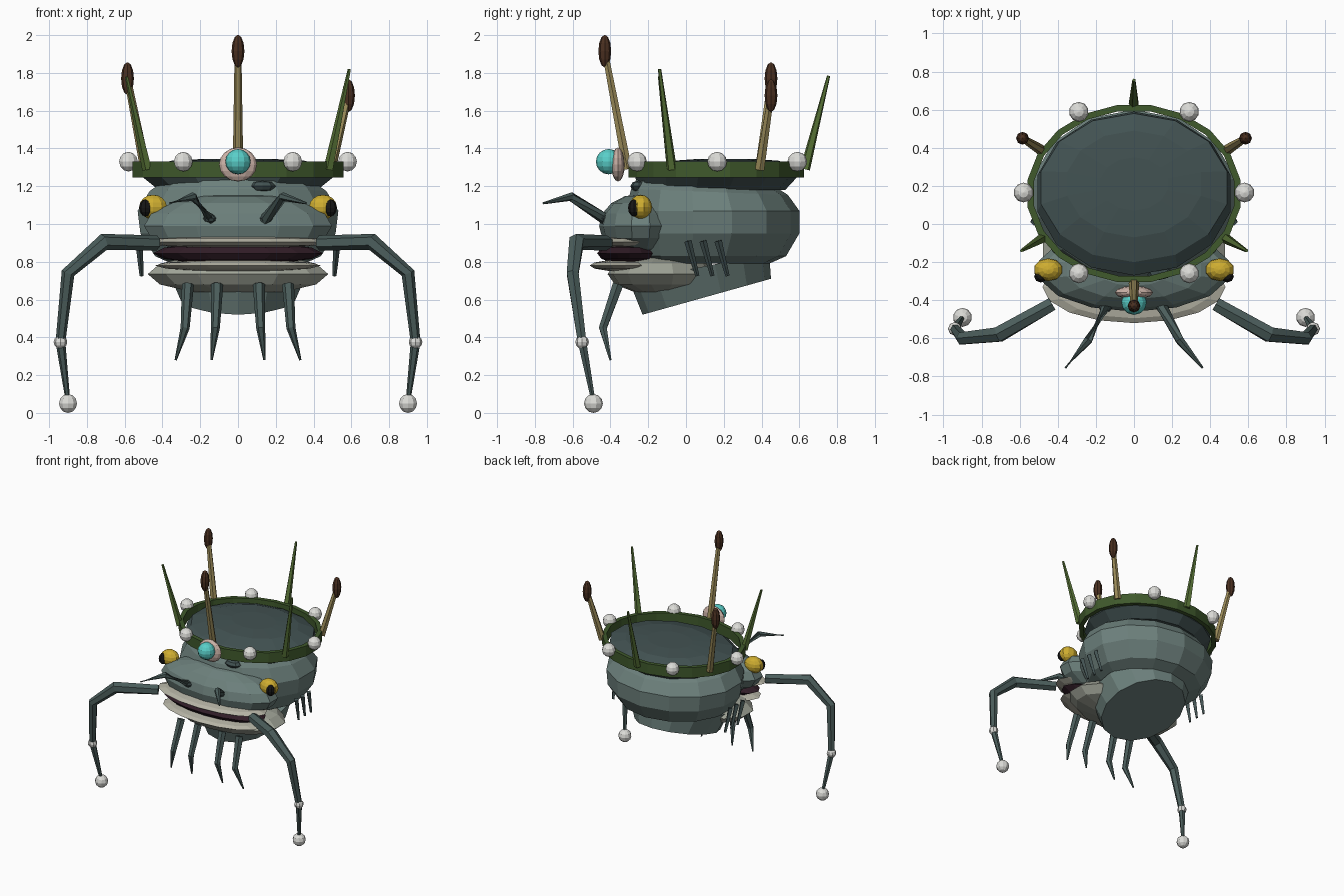
import bpy, bmesh, math
from mathutils import Vector as V

if "Cube" in bpy.data.objects:
    bpy.data.objects.remove(bpy.data.objects["Cube"])

def mat(name, r, g, b):
    m = bpy.data.materials.new(name)
    m.diffuse_color = (r, g, b, 1)
    m.use_nodes = True
    m.node_tree.nodes["Principled BSDF"].inputs["Base Color"].default_value = m.diffuse_color
    return m

SKIN = mat("skin", .15, .215, .20)
DARK = mat("dark_skin", .055, .085, .085)
FEELER = mat("feeler_skin", .07, .11, .105)
CREAM = mat("cream", .47, .46, .38)
JAW = mat("jaw_cream", .36, .38, .32)
MOUTH = mat("mouth", .03, .012, .02)
GREEN = mat("crown_green", .05, .10, .025)
LEAF = mat("leaf", .09, .16, .035)
STRAW = mat("straw", .33, .26, .10)
BROWN = mat("cattail_brown", .07, .03, .015)
PEARL = mat("pearl", .72, .72, .69)
PINK = mat("shell_pink", .62, .46, .40)
TEAL = mat("jewel_teal", .10, .62, .58)
GOLD = mat("eye_gold", .62, .42, .03)
BLACK = mat("pupil", .008, .008, .008)

def finish(name, bm, m):
    bmesh.ops.recalc_face_normals(bm, faces=bm.faces)
    me = bpy.data.meshes.new(name)
    bm.to_mesh(me)
    bm.free()
    me.materials.append(m)
    ob = bpy.data.objects.new(name, me)
    bpy.context.collection.objects.link(ob)
    return ob

def skin(name, rings, m, wrap=False):
    """Bridge rings of points; cap the ends, or join last to first."""
    bm = bmesh.new()
    vs = [[bm.verts.new(p) for p in r] for r in rings]
    n = len(vs[0])
    pairs = list(zip(vs, vs[1:])) + ([(vs[-1], vs[0])] if wrap else [])
    for a, b in pairs:
        for i in range(n):
            j = (i + 1) % n
            bm.faces.new((a[i], a[j], b[j], b[i]))
    if not wrap:
        bm.faces.new(vs[0])
        bm.faces.new(vs[-1])
    return finish(name, bm, m)

def oval(cy, z, rx, ry, n, slope=0):
    """Oval ring; slope tilts it along y."""
    out = []
    for i in range(n):
        a = 2 * math.pi * (i + .5) / n
        y = ry * math.sin(a)
        out.append(V((rx * math.cos(a), cy + y, z + slope * y)))
    return out

def tube(name, pts, radii, m, n=6):
    pts = [V(p) for p in pts]
    rings = []
    for k, p in enumerate(pts):
        t = (pts[min(k + 1, len(pts) - 1)] - pts[max(k - 1, 0)]).normalized()
        ref = V((0, 1, 0)) if abs(t.y) < .8 else V((1, 0, 0))
        u = t.cross(ref).normalized()
        w = t.cross(u)
        rings.append([p + radii[k] * (u * math.cos(2 * math.pi * i / n) + w * math.sin(2 * math.pi * i / n))
                      for i in range(n)])
    return skin(name, rings, m)

def ball(name, loc, r, m, seg=10, rows=6):
    bm = bmesh.new()
    bmesh.ops.create_uvsphere(bm, u_segments=seg, v_segments=rows, radius=1)
    s = V(r) if isinstance(r, tuple) else V((r, r, r))
    for v in bm.verts:
        v.co = v.co * s + V(loc)
    return finish(name, bm, m)

# Head, throat and snout
skin("head", [oval(.10, .79, .36, .34, 14), oval(.12, .83, .45, .41, 14), oval(.14, .95, .53, .46, 14),
              oval(.14, 1.07, .545, .46, 14), oval(.125, 1.17, .48, .415, 14, -.04),
              oval(.12, 1.21, .42, .38, 14, -.08)], SKIN)
skin("throat", [oval(.11, .615, .31, .34, 14, .28), oval(.07, .77, .38, .37, 14, .2)], SKIN)
ball("snout", (0, -.24, .99), (.51, .22, .17), SKIN, 14, 8)
ball("forehead_spot", (.13, -.25, 1.2), (.07, .045, .03), DARK, 8, 4)

# Mouth and jaw
ball("upper_lip", (0, -.33, .905), (.48, .19, .035), CREAM, 16, 6)
ball("mouth_inside", (0, -.3, .845), (.45, .17, .06), MOUTH, 16, 6)
ball("lower_lip", (0, -.32, .78), (.44, .19, .032), CREAM, 16, 6)
ball("lower_jaw", (0, -.13, .735), (.49, .285, .11), JAW, 14, 6)

# Mirrored face parts
for s, side in ((-1, "left"), (1, "right")):
    ball(side + "_eye", (s * .45, -.24, 1.09), (.077, .06, .065), GOLD, 10, 8)
    ball(side + "_pupil", (s * .49, -.275, 1.085), (.034, .032, .045), BLACK, 8, 6)
    ball(side + "_nostril", (s * .15, -.44, 1.03), (.035, .025, .022), DARK, 8, 4)
    tube(side + "_nose_feeler", [(s * .14, -.42, 1.02), (s * .24, -.61, 1.145), (s * .36, -.755, 1.11)],
         [.03, .024, .006], FEELER)
    tube(side + "_long_whisker", [(s * .43, -.42, .9), (s * .71, -.58, .905), (s * .9, -.6, .74),
                                  (s * .94, -.55, .375), (s * .9, -.49, .06)],
         [.04, .045, .036, .026, .012], FEELER)
    ball(side + "_whisker_bead", (s * .94, -.55, .375), .036, PEARL, 8, 6)
    ball(side + "_whisker_tip", (s * .9, -.49, .05), .05, PEARL)
    for k, (x0, x1, x2) in enumerate(((.265, .28, .33), (.11, .12, .14))):
        tube(f"{side}_chin_feeler_{k}", [(s * x0, -.36, .68), (s * x1, -.44, .45), (s * x2, -.4, .28)],
             [.032, .024, .006], FEELER)
    for k in range(3):
        y = .01 + .08 * k
        tube(f"{side}_gill_{k}", [(s * .525, y, .91), (s * .51, y + .05, .725)], [.02, .011], DARK, 4)

# Crown band and the dark cap inside it
CY = .16
skin("crown_band", [oval(CY, 1.245, .565, .47, 20), oval(CY, 1.33, .565, .47, 20),
                    oval(CY, 1.33, .53, .437, 20), oval(CY, 1.245, .53, .437, 20)], GREEN, wrap=True)
skin("crown_cap", [oval(.14, 1.18, .43, .385, 14), oval(.16, 1.25, .52, .43, 14), oval(.19, 1.30, .50, .39, 14),
                   oval(.21, 1.335, .36, .28, 14), oval(.21, 1.345, .18, .14, 14)], DARK)

# Pearls and front jewel
for k in range(6):
    a = math.radians(60 * k)
    ball(f"crown_pearl_{k}", (.58 * math.cos(a), .165 + .49 * math.sin(a), 1.33), .052, PEARL)
ball("jewel_shell", (0, -.36, 1.315), (.1, .036, .09), PINK, 12, 8)
ball("jewel", (0, -.41, 1.33), .067, TEAL, 12, 8)

# Cattails
for k, (b, t) in enumerate((((0, -.31, 1.29), (0, -.43, 1.915)), ((-.49, .39, 1.29), (-.585, .45, 1.77)),
                            ((.49, .39, 1.29), (.585, .45, 1.68)))):
    tube(f"cattail_stem_{k}", [b, t], [.028, .018], STRAW)
    ball(f"cattail_head_{k}", t, (.034, .034, .087), BROWN, 8, 6)

# Pointed leaves
for k, (b, t) in enumerate((((-.48, -.075, 1.29), (-.59, -.14, 1.78)), ((.48, -.075, 1.29), (.59, -.14, 1.82)),
                            ((0, .63, 1.29), (0, .755, 1.785)))):
    tube(f"leaf_{k}", [b, t], [.028, .009], LEAF, 5)
